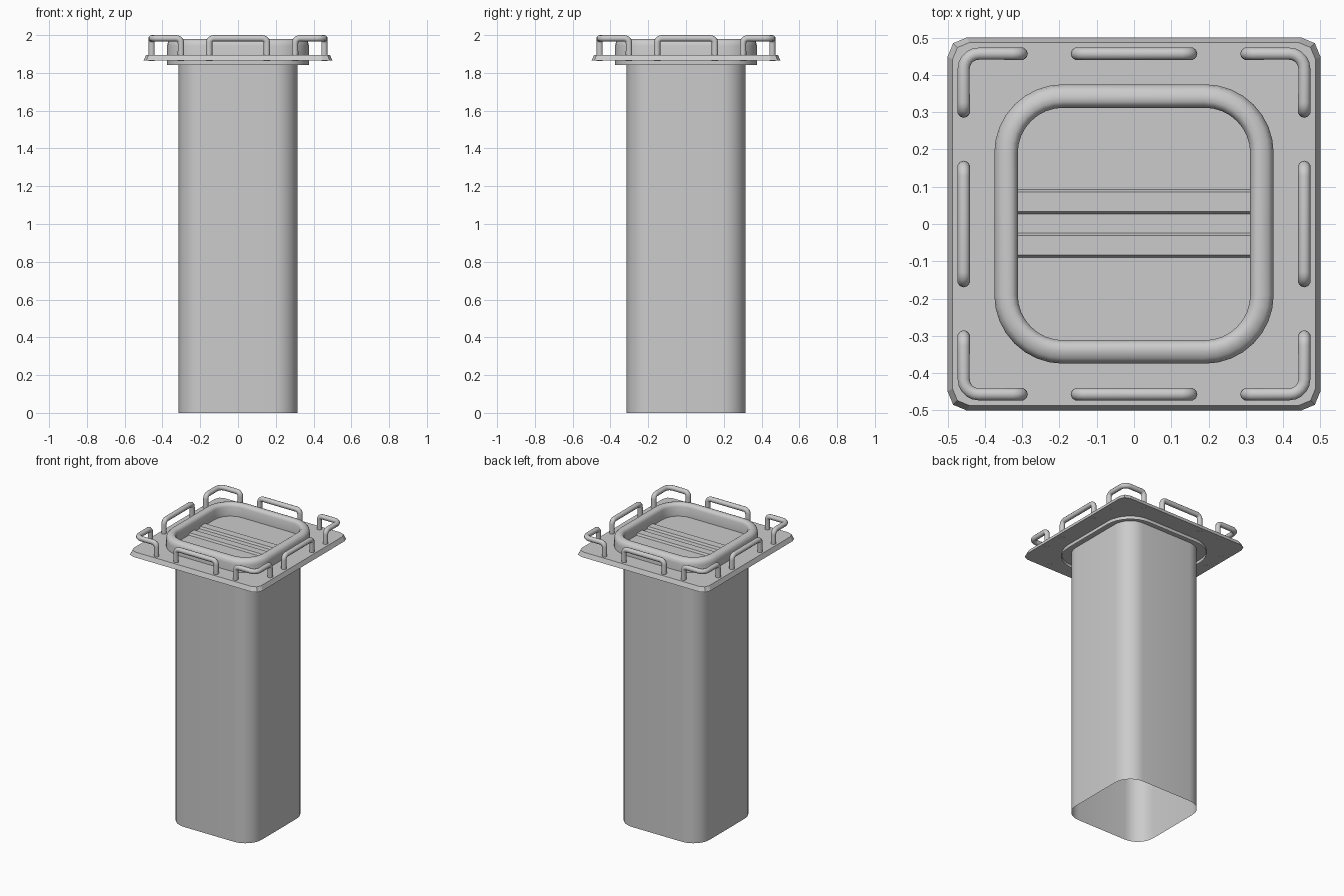
import bpy, bmesh
from math import sin, cos, pi, radians

if "Cube" in bpy.data.objects:
    bpy.data.objects.remove(bpy.data.objects["Cube"])


def rounded_square(half, rad, z, seg):
    pts = []
    c = half - rad
    for k, (sx, sy) in enumerate([(1, 1), (-1, 1), (-1, -1), (1, -1)]):
        for i in range(seg + 1):
            a = pi / 2 * (k + i / seg)
            pts.append((sx * c + rad * cos(a), sy * c + rad * sin(a), z))
    return pts


def loft(name, loops, cap_bottom=False, cap_top=False, smooth=None):
    bm = bmesh.new()
    rings = [[bm.verts.new(p) for p in lp] for lp in loops]
    for a, b in zip(rings, rings[1:]):
        n = len(a)
        for i in range(n):
            j = (i + 1) % n
            bm.faces.new((a[i], a[j], b[j], b[i]))
    if cap_bottom:
        bm.faces.new(rings[0][::-1])
    if cap_top:
        bm.faces.new(rings[-1])
    return finish(name, bm, smooth)


def finish(name, bm, smooth):
    me = bpy.data.meshes.new(name)
    bm.to_mesh(me)
    bm.free()
    ob = bpy.data.objects.new(name, me)
    bpy.context.collection.objects.link(ob)
    if smooth:
        shade(ob, smooth)
    return ob


def shade(ob, angle):
    bpy.ops.object.select_all(action='DESELECT')
    ob.select_set(True)
    bpy.context.view_layer.objects.active = ob
    bpy.ops.object.shade_smooth_by_angle(angle=radians(angle))


def fillet(path, radii, seg=5):
    """Round the inner corners of a right-angled 3D path."""
    from mathutils import Vector
    P = [Vector(p) for p in path]
    out = [P[0]]
    for i in range(1, len(P) - 1):
        r = radii[i - 1]
        u = (P[i - 1] - P[i]).normalized()
        v = (P[i + 1] - P[i]).normalized()
        centre = P[i] + (u + v) * r
        for k in range(seg + 1):
            a = pi / 2 * k / seg
            out.append(centre - v * r * cos(a) - u * r * sin(a))
    return out + [P[-1]]


def rod(name, path, radii, turn):
    cu = bpy.data.curves.new(name, 'CURVE')
    cu.dimensions = '3D'
    cu.bevel_depth = 0.017
    cu.bevel_resolution = 3
    cu.use_fill_caps = True
    pts = fillet(path, radii)
    sp = cu.splines.new('POLY')
    sp.points.add(len(pts) - 1)
    for q, p in zip(sp.points, pts):
        q.co = (*p, 1)
    ob = bpy.data.objects.new(name, cu)
    bpy.context.collection.objects.link(ob)
    ob.rotation_euler.z = turn
    bpy.ops.object.select_all(action='DESELECT')
    ob.select_set(True)
    bpy.context.view_layer.objects.active = ob
    bpy.ops.object.convert(target='MESH')
    shade(bpy.context.view_layer.objects.active, 40)


# Shaft: open-ended rounded square tube
loft("shaft", [rounded_square(0.315, 0.125, z, 8) for z in (0, 1.866)], smooth=30)

# Deck plate with sloped edges and clipped corners
loft("deck_plate", [rounded_square(0.5, 0.05, 1.865, 2),
                    rounded_square(0.497, 0.05, 1.872, 2),
                    rounded_square(0.487, 0.045, 1.895, 2)], True, True)

# Coaming: raised rounded rim, hollow underneath
profile = [(0.375, 1.843), (0.375, 1.945), (0.371, 1.963), (0.360, 1.975),
           (0.343, 1.98), (0.328, 1.98), (0.318, 1.972), (0.312, 1.96), (0.312, 1.894)]
loft("coaming", [rounded_square(h, h - 0.19, z, 8) for h, z in profile], smooth=40)

# Two stiffening ribs across the hatch floor
for n, y in enumerate((0.06, -0.057)):
    bm = bmesh.new()
    sec = [(-0.034, 1.893), (-0.026, 1.909), (0.026, 1.909), (0.034, 1.893)]
    ends = [[bm.verts.new((x, y + dy, z)) for dy, z in sec] for x in (-0.312, 0.312)]
    for i in range(4):
        j = (i + 1) % 4
        bm.faces.new((ends[0][i], ends[0][j], ends[1][j], ends[1][i]))
    for e in ends:
        bm.faces.new(e)
    bmesh.ops.recalc_face_normals(bm, faces=bm.faces)
    finish(f"hatch_rib_{n + 1}", bm, None)

# Grab rails: straight ones on the sides, bent ones at the corners
LOW, TOP, D = 1.864, 1.983, 0.457
for k in range(4):
    t = k * pi / 2
    rod(f"side_rail_{k + 1}",
        [(-0.153, -D, LOW), (-0.153, -D, TOP), (0.153, -D, TOP), (0.153, -D, LOW)],
        (0.025, 0.025), t)
    rod(f"corner_rail_{k + 1}",
        [(0.302, D, LOW), (0.302, D, TOP), (D, D, TOP), (D, 0.302, TOP), (D, 0.302, LOW)],
        (0.025, 0.04, 0.025), t)
